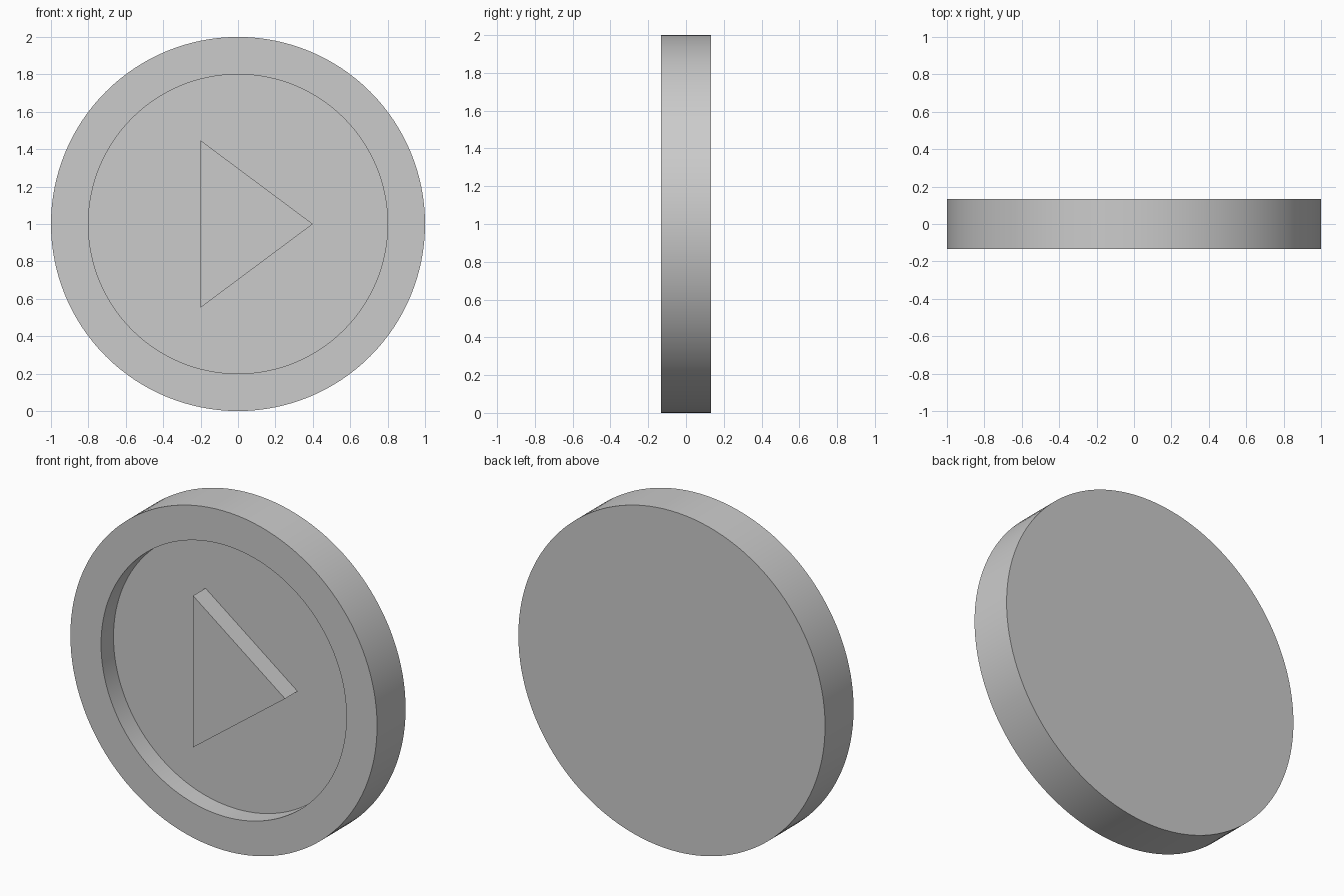
import bpy, bmesh, math

if "Cube" in bpy.data.objects:
    bpy.data.objects.remove(bpy.data.objects["Cube"])

HALF = 0.133      # half thickness
FLOOR = -0.017    # y of the recess floor
SEGMENTS = 128


def add_object(name, bm):
    bmesh.ops.recalc_face_normals(bm, faces=bm.faces)
    mesh = bpy.data.meshes.new(name)
    bm.to_mesh(mesh)
    bm.free()
    obj = bpy.data.objects.new(name, mesh)
    bpy.context.collection.objects.link(obj)
    return obj


def ring(bm, radius, y):
    steps = [2 * math.pi * i / SEGMENTS for i in range(SEGMENTS)]
    return [bm.verts.new((radius * math.cos(a), y, 1 + radius * math.sin(a))) for a in steps]


# Round button body with a recessed front, turned from a short profile
bm = bmesh.new()
profile = [(1.0, HALF), (1.0, -HALF), (0.8, -HALF), (0.8, FLOOR)]
rings = [ring(bm, r, y) for r, y in profile]
for a, b in zip(rings, rings[1:]):
    for i in range(SEGMENTS):
        j = (i + 1) % SEGMENTS
        bm.faces.new((a[i], a[j], b[j], b[i]))
bm.faces.new(rings[0])
bm.faces.new(rings[-1])
body = add_object("button_body", bm)
bpy.context.view_layer.objects.active = body
body.select_set(True)
bpy.ops.object.shade_smooth_by_angle(angle=math.radians(30))

# Raised triangle, flush with the rim and standing on the recess floor
bm = bmesh.new()
corners = [(-0.2, 0.553), (0.4, 1.0), (-0.2, 1.447)]
front = [bm.verts.new((x, -HALF, z)) for x, z in corners]
back = [bm.verts.new((x, FLOOR + 0.005, z)) for x, z in corners]
bm.faces.new(front)
bm.faces.new(back)
for i in range(3):
    j = (i + 1) % 3
    bm.faces.new((front[i], front[j], back[j], back[i]))
add_object("raised_triangle", bm)
